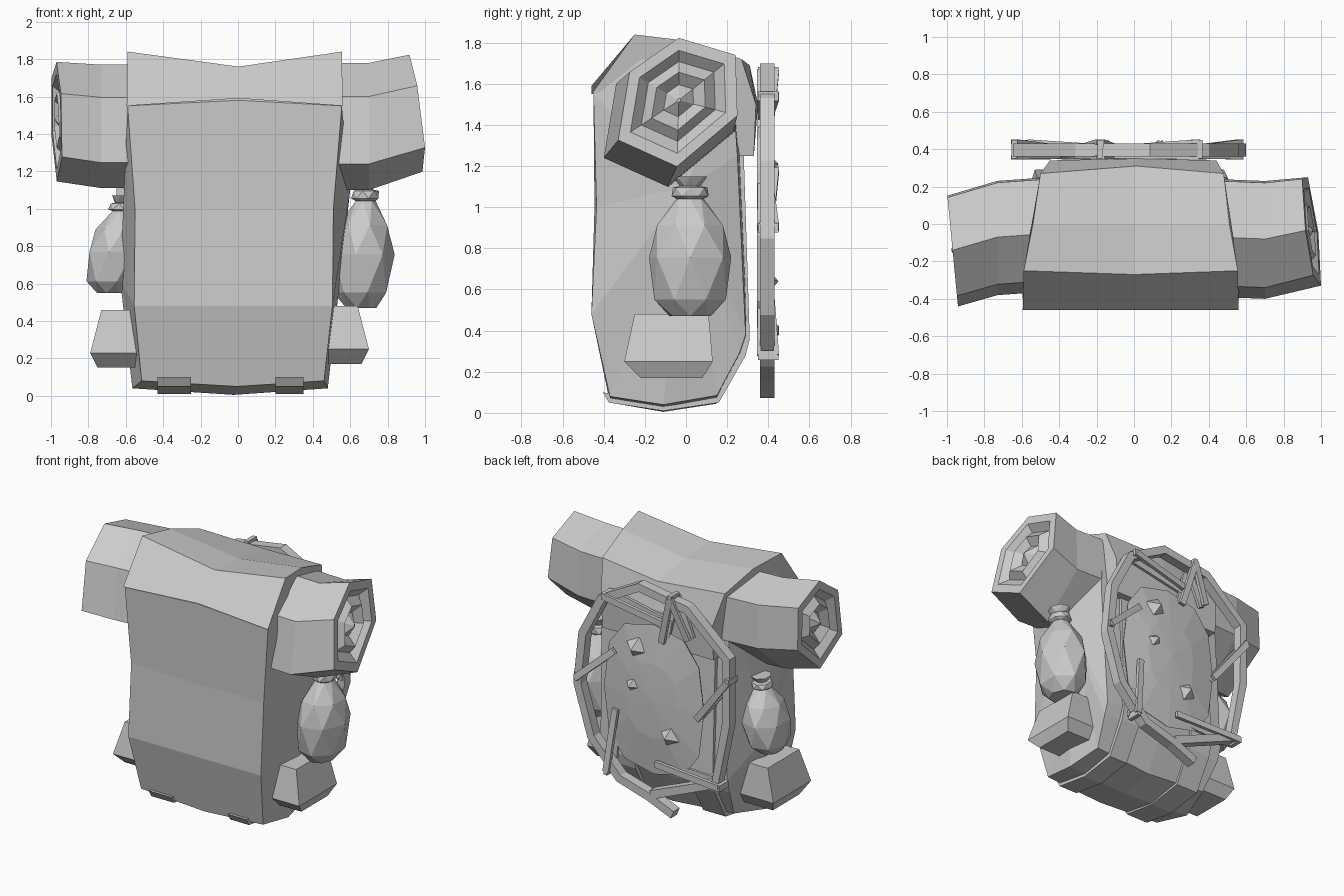
import bpy, bmesh
from math import cos, sin, pi, copysign
from mathutils import Vector

if "Cube" in bpy.data.objects:
    bpy.data.objects.remove(bpy.data.objects["Cube"])

grey = bpy.data.materials.new("plain_grey")
grey.use_nodes = True
grey.diffuse_color = (0.6, 0.6, 0.6, 1)
grey.node_tree.nodes["Principled BSDF"].inputs["Base Color"].default_value = grey.diffuse_color


def finish(name, bm):
    """Turn a bmesh into a flat shaded grey object."""
    bmesh.ops.recalc_face_normals(bm, faces=bm.faces)
    mesh = bpy.data.meshes.new(name)
    bm.to_mesh(mesh)
    bm.free()
    mesh.materials.append(grey)
    obj = bpy.data.objects.new(name, mesh)
    bpy.context.collection.objects.link(obj)
    return obj


def skin(sections, bm=None):
    """Skin closed loops of points in order; return bmesh and both end caps."""
    bm = bm or bmesh.new()
    rings = [[bm.verts.new(p) for p in loop] for loop in sections]
    count = len(rings[0])
    for a, b in zip(rings, rings[1:]):
        for i in range(count):
            j = (i + 1) % count
            bm.faces.new((a[i], a[j], b[j], b[i]))
    return bm, [bm.faces.new(rings[0]), bm.faces.new(rings[-1])]


def bar(bm, start, end, width, depth):
    """Square stick between two points, depth lying roughly along y."""
    start, end = Vector(start), Vector(end)
    along = (end - start).normalized()
    side = along.cross(Vector((0, 1, 0))).normalized() * width / 2
    out = side.cross(along).normalized() * depth / 2
    skin([[p + side + out, p + side - out, p - side - out, p - side + out]
          for p in (start, end)], bm)


def three_column(name, profile, bulge=None):
    """Closed side profile of (y, z, left x, right x, middle dy, middle dz)."""
    bm, caps = skin([
        [(xl, y, z) for y, z, xl, xr, dy, dz in profile],
        [((xl + xr) / 2 + 0.02, y + dy, z + dz) for y, z, xl, xr, dy, dz in profile],
        [(xr, y, z) for y, z, xl, xr, dy, dz in profile]])
    if bulge:
        for cap, point in zip(caps, bulge):
            hub = bmesh.ops.poke(bm, faces=[cap])["verts"][0]
            hub.co = point
    return finish(name, bm)


# Main sack
three_column("pack_body", [
    (-0.45, 1.55, -0.59, 0.555, 0, 0.03),
    (-0.24, 1.79, -0.57, 0.53, 0, -0.07),
    (0.22, 1.68, -0.5, 0.47, 0.03, -0.03),
    (0.25, 1.25, -0.52, 0.5, 0.03, 0),
    (0.29, 0.38, -0.53, 0.48, 0.01, 0),
    (0.26, 0.29, -0.53, 0.48, 0.01, 0),
    (0.15, 0.085, -0.49, 0.45, 0, -0.04),
    (-0.11, 0.04, -0.565, 0.48, 0, -0.035),
    (-0.37, 0.08, -0.515, 0.46, 0, -0.03),
    (-0.46, 0.48, -0.555, 0.505, 0, 0),
    (-0.435, 1.0, -0.55, 0.51, -0.01, 0),
], bulge=[(-0.63, -0.02, 0.62), (0.6, 0, 1.1)])

# Lid folded over the top and down the back
three_column("top_flap", [
    (-0.46, 1.55, -0.595, 0.56, 0, 0.04),
    (-0.25, 1.84, -0.59, 0.555, -0.02, -0.08),
    (0.0, 1.81, -0.54, 0.51, 0, -0.07),
    (0.27, 1.72, -0.5, 0.48, 0.04, -0.03),
    (0.34, 1.5, -0.45, 0.44, 0.01, 0),
    (0.33, 1.25, -0.45, 0.44, 0.0, 0),
    (0.26, 1.25, -0.45, 0.44, 0.02, 0),
    (0.2, 1.6, -0.48, 0.46, 0.02, 0),
    (-0.25, 1.6, -0.57, 0.53, 0, 0),
])

# Two straps wrapped under the sack and up its back
strap_path = [(-0.375, 0.07), (-0.11, 0.03), (0.16, 0.07), (0.29, 0.3), (0.31, 0.38), (0.28, 1.3)]
for name, x0, x1 in (("right_strap", -0.43, -0.25), ("left_strap", 0.2, 0.35)):
    bm, _ = skin([[(x0, y, z - 0.02), (x1, y, z - 0.02),
                   (x1, y - 0.03, z + 0.03), (x0, y - 0.03, z + 0.03)]
                  for y, z in strap_path])
    finish(name, bm)

# Six sided bedroll lying across the pack, with stepped ends
hexagon = [(-0.26, 0.15), (0.0, 0.33), (0.3, 0.24), (0.31, -0.08), (-0.01, -0.35), (-0.32, -0.21)]
stations = [(-0.97, -0.07, 0.025, 0.94), (-0.73, 0, 0, 0.97), (-0.45, 0.02, 0, 0.97), (0, 0, -0.09, 0.85),
            (0.45, 0.0, 0, 1), (0.7, -0.01, 0, 1), (0.95, 0.035, 0.07, 0.92)]


def roll_section(x, dy, dz, scale, skew_y=0.0, skew_z=0.0):
    return [(x + skew_y * y + skew_z * z, y * scale + dy - 0.07, z * scale + dz + 1.45)
            for y, z in hexagon]


steps = [(0.8, 0.0), (0.62, 0.05), (0.45, 0.0), (0.25, 0.05), (0.03, -0.005)]
loops = [roll_section(*s) for s in stations[1:-1]]
for (x, dy, dz, scale), sy, sz in ((stations[0], -0.09, 0), (stations[-1], -0.09, -0.1)):
    sign = 1 if x > 0 else -1
    ends = [roll_section(x, dy, dz, scale, sy, sz)]
    ends += [roll_section(x - sign * d, dy, dz, scale * k, sy * k, sz * k) for k, d in steps]
    loops = loops + ends if sign > 0 else ends[::-1] + loops
finish("bedroll", skin(loops)[0])


# Tied pouches hanging on both sides
def pouch(name, x, y, base, height, radius, lean):
    outline = [(0, 0.5), (0.12, 0.87), (0.42, 1), (0.65, 0.8),
               (0.84, 0.33), (0.86, 0.45), (0.92, 0.42), (0.93, 0.25), (1, 0.42)]
    sides = 7
    bm, caps = skin([
        [(x + lean * t + 0.83 * radius * r * cos(2 * pi * (i + row % 2 / 2) / sides),
          y + radius * r * sin(2 * pi * (i + row % 2 / 2) / sides),
          base + height * t) for i in range(sides)]
        for row, (t, r) in enumerate(outline)])
    bmesh.ops.triangulate(bm, faces=[f for f in bm.faces if f not in caps])
    finish(name, bm)


pouch("left_pouch", 0.655, 0.02, 0.47, 0.68, 0.205, 0.03)
pouch("right_pouch", -0.685, 0.02, 0.55, 0.52, 0.185, 0.07)


# Wedge shaped side pockets
def pocket(name, sign, reach, drop):
    levels = [(0.48, reach - 0.06, -0.25, 0.11), (0.25, reach, -0.3, 0.13),
              (0.17, reach - 0.04, -0.22, 0.08)]
    bm, _ = skin([[(sign * 0.42, y0, z - drop), (sign * x, y0, z - drop),
                   (sign * x, y1, z - drop), (sign * 0.42, y1, z - drop)]
                  for z, x, y0, y1 in levels])
    finish(name, bm)


pocket("left_pocket", 1, 0.7, 0)
pocket("right_pocket", -1, 0.79, 0.02)

# Bent branch hoop on the back
hoop = [(-0.19, 0.1), (0.0, 0.18), (0.24, 0.25), (0.46, 0.49), (0.57, 0.85), (0.53, 1.22), (0.38, 1.51),
        (0.08, 1.67), (-0.3, 1.61), (-0.62, 1.33), (-0.62, 0.87), (-0.53, 0.41), (-0.02, 0.2)]
sections = []
for i, (x, z) in enumerate(hoop):
    before, after = hoop[max(i - 1, 0)], hoop[min(i + 1, len(hoop) - 1)]
    side = Vector((before[1] - after[1], 0, after[0] - before[0])).normalized() * 0.03
    mid = Vector((x, 0.395, z))
    depth = Vector((0, 0.035, 0))
    sections.append([mid + side + depth, mid + side - depth, mid - side - depth, mid - side + depth])
finish("back_hoop", skin(sections)[0])

# Domed hide stretched inside the hoop
sides = 12


def soften(value):
    """Push a sine or cosine outwards to square off the oval."""
    return copysign(abs(value) ** 0.75, value)


def oval(k, y):
    angles = [2 * pi * i / sides for i in range(sides)]
    return [(0.4 * k * soften(cos(a)), y, 0.86 + 0.54 * k * soften(sin(a))) for a in angles]


bm, caps = skin([oval(0.97, 0.345), oval(1, 0.365), oval(0.5, 0.395)])
bmesh.ops.poke(bm, faces=[caps[1]])["verts"][0].co.y = 0.405
finish("hide_panel", bm)

# Studs on the hide
for name, x, z, size in (("upper_stud", 0.13, 1.21, 0.08), ("middle_stud", 0.15, 0.94, 0.06),
                         ("lower_stud", -0.14, 0.64, 0.085)):
    bm = bmesh.new()
    base = [bm.verts.new((x + size * cos(a), 0.38, z + size * sin(a)))
            for a in (0.3, 0.3 + pi / 2, 0.3 + pi, 0.3 + 3 * pi / 2)]
    tip = bm.verts.new((x, 0.45, z))
    bm.faces.new(base)
    for i in range(4):
        bm.faces.new((base[i], base[(i + 1) % 4], tip))
    finish(name, bm)

# Lacing around the hoop: from (x, z) on the hoop to (x, z) on the hide
lacing = [((0.57, 0.9), (0.29, 1.15)), ((0.35, 1.54), (-0.14, 1.44)), ((-0.18, 1.66), (-0.09, 1.31)),
          ((-0.18, 1.66), (-0.3, 1.38)), ((-0.64, 1.18), (-0.37, 0.83)), ((0.33, 0.28), (0.28, 0.73)),
          ((-0.57, 0.4), (-0.04, 0.42))]
bm = bmesh.new()
for (x0, z0), (x1, z1) in lacing:
    bar(bm, (x0, 0.44, z0), (x1, 0.405, z1), 0.045, 0.025)
    bar(bm, (x0, 0.355, z0), (x1, 0.36, z1), 0.045, 0.02)
    bar(bm, (x0, 0.35, z0), (x0 + 0.001, 0.45, z0), 0.045, 0.03)
finish("hide_lacing", bm)
